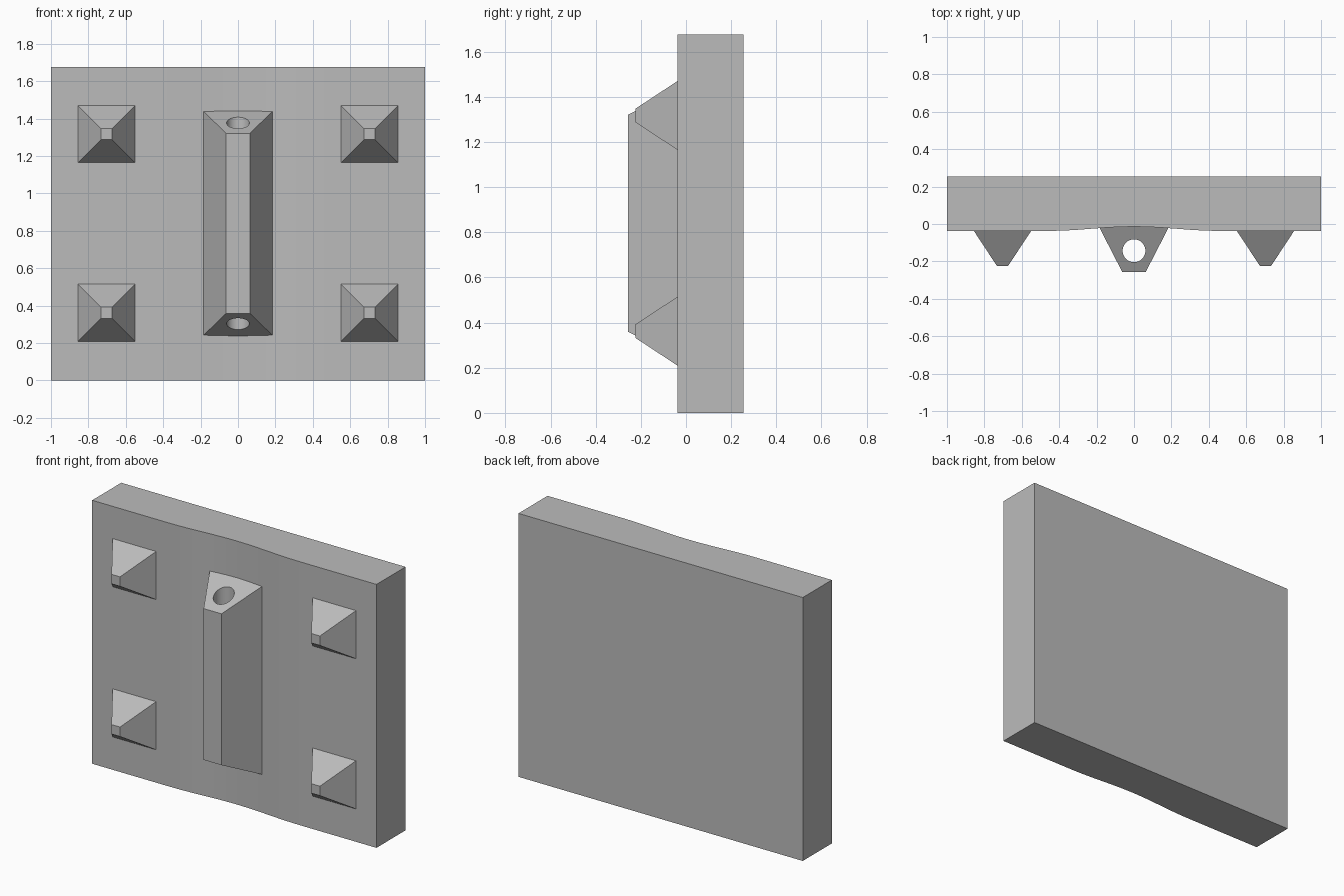
import bpy, bmesh, math

cube = bpy.data.objects.get("Cube")
if cube:
    bpy.data.objects.remove(cube, do_unlink=True)

grey = bpy.data.materials.new("plain grey")
grey.use_nodes = True
GREY = (0.5, 0.5, 0.5, 1)
grey.diffuse_color = GREY
grey.node_tree.nodes["Principled BSDF"].inputs["Base Color"].default_value = GREY


def loft(name, rings):
    """Closed solid through rings with equal point counts."""
    bm = bmesh.new()
    loops = [[bm.verts.new(p) for p in ring] for ring in rings]
    n = len(loops[0])
    for a, b in zip(loops, loops[1:]):
        for i in range(n):
            j = (i + 1) % n
            bm.faces.new((a[i], a[j], b[j], b[i]))
    bm.faces.new(loops[0])
    bm.faces.new(loops[-1])
    bmesh.ops.recalc_face_normals(bm, faces=bm.faces)
    mesh = bpy.data.meshes.new(name)
    bm.to_mesh(mesh)
    bm.free()
    mesh.materials.append(grey)
    obj = bpy.data.objects.new(name, mesh)
    bpy.context.collection.objects.link(obj)
    return obj


def rect(y, x, z, hx, hz):
    return [(x - hx, y, z - hz), (x + hx, y, z - hz),
            (x + hx, y, z + hz), (x - hx, y, z + hz)]


# Plate with a shallow hollow along the middle of its front
FRONT, BACK, HEIGHT = -0.037, 0.255, 1.675
HOLLOW, DEPTH = 0.46, 0.023
profile = [(-1, BACK), (-1, FRONT)]
for i in range(13):
    t = i / 6 - 1
    profile.append((t * HOLLOW, FRONT + DEPTH * (1 + math.cos(math.pi * t)) / 2))
profile += [(1, FRONT), (1, BACK)]
loft("plate", [[(x, y, z) for x, y in profile] for z in (0, HEIGHT)])

# Four blunt pyramid studs
for side, x in (("right", -0.703), ("left", 0.703)):
    for level, z in (("lower", 0.362), ("upper", 1.317)):
        loft(f"{level}_{side}_stud",
             [rect(FRONT + 0.01, x, z, 0.153, 0.153),
              rect(FRONT, x, z, 0.153, 0.153),
              rect(-0.224, x, z, 0.03, 0.03)])

# Tapered central rail with a bore running along it
MID = 0.84
rail = loft("rail", [rect(-0.013, 0, MID, 0.188, 0.602),
                     rect(-0.256, 0, MID, 0.063, 0.481)])
circle = [(0.061 * math.cos(a), 0.061 * math.sin(a) - 0.143)
          for a in (math.tau * i / 32 for i in range(32))]
bore = loft("bore_cutter", [[(x, y, z) for x, y in circle] for z in (0.1, 1.6)])
bore.hide_render = True
bore.hide_set(True)
cut = rail.modifiers.new("bore", "BOOLEAN")
cut.operation = "DIFFERENCE"
cut.solver = "EXACT"
cut.object = bore

# Smooth the bore, keep the flat faces crisp
bpy.ops.object.select_all(action="DESELECT")
rail.select_set(True)
bpy.context.view_layer.objects.active = rail
bpy.ops.object.modifier_apply(modifier="bore")
bpy.ops.object.shade_smooth_by_angle(angle=math.radians(30))
bpy.data.objects.remove(bore, do_unlink=True)
